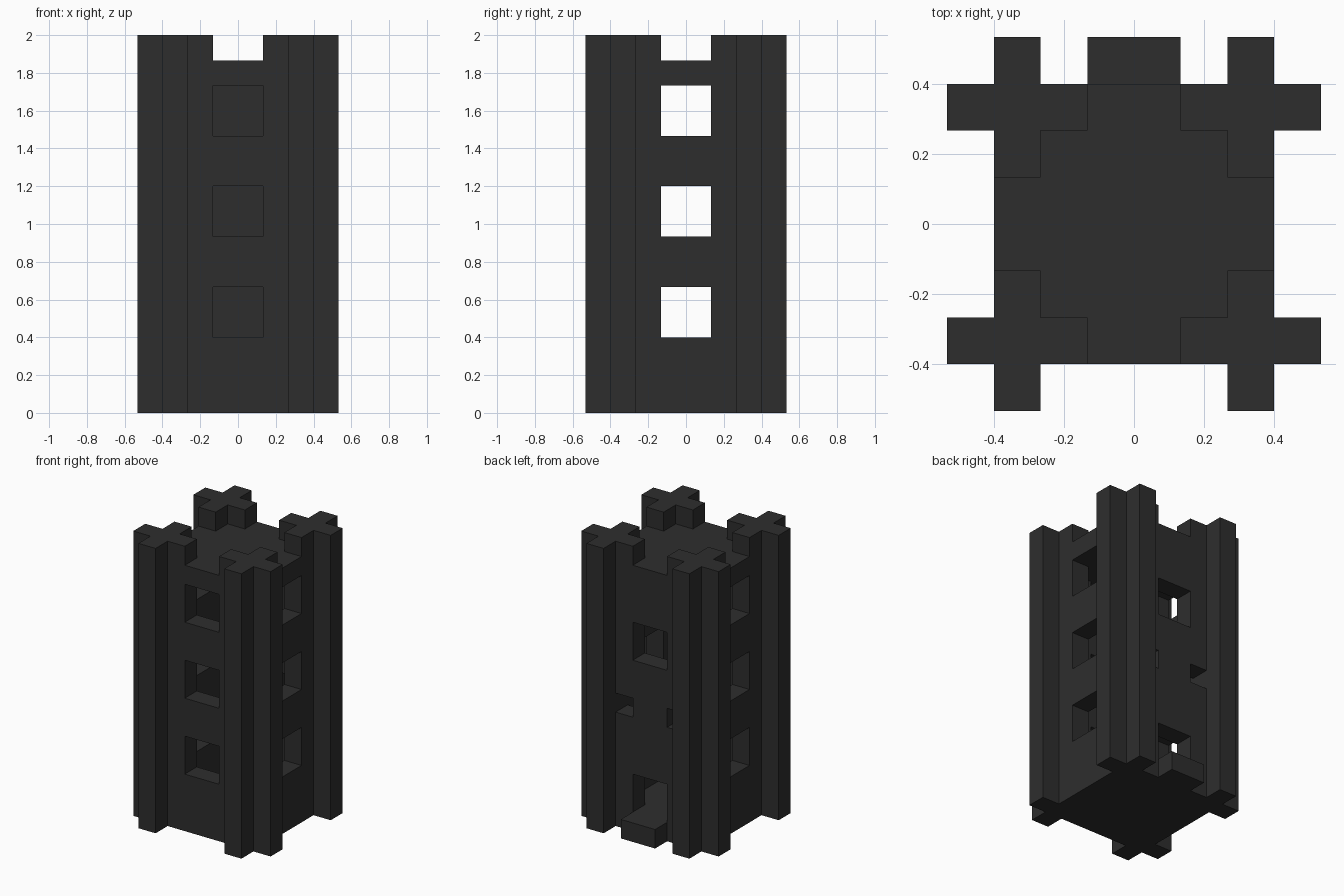
import bpy
import bmesh
import math
from itertools import product
from mathutils import Vector

cube = bpy.data.objects.get("Cube")
if cube:
    bpy.data.objects.remove(cube, do_unlink=True)

HEIGHT = 15             # tower height in blocks
UNIT = 2 / HEIGHT       # size of one block

stone = bpy.data.materials.new("charcoal stone")
stone.use_nodes = True
colour = (0.027, 0.027, 0.027, 1)
stone.diffuse_color = colour
stone.node_tree.nodes["Principled BSDF"].inputs["Base Color"].default_value = colour
stone.node_tree.nodes["Principled BSDF"].inputs["Roughness"].default_value = 0.9


def box(x, y, z):
    """Set of unit blocks filling the three half-open ranges."""
    return set(product(range(*x), range(*y), range(*z)))


def build(name, blocks, solid):
    """Skin a part: keep only the block sides that face open space."""
    bm = bmesh.new()
    corners = {}

    def vert(p):
        if p not in corners:
            corners[p] = bm.verts.new(Vector(p) * UNIT)
        return corners[p]

    for block, axis, side in product(sorted(blocks), range(3), (0, 1)):
        neighbour = list(block)
        neighbour[axis] += 2 * side - 1
        if tuple(neighbour) in solid:
            continue
        ring = []
        for u, v in ((0, 0), (1, 0), (1, 1), (0, 1)):
            p = list(block)
            p[axis] += side
            p[(axis + 1) % 3] += u
            p[(axis + 2) % 3] += v
            ring.append(vert(tuple(p)))
        bm.faces.new(ring if side else ring[::-1])

    # Merge the block sides into large flat faces
    bmesh.ops.dissolve_limit(bm, angle_limit=math.radians(1),
                             verts=bm.verts[:], edges=bm.edges[:])
    mesh = bpy.data.meshes.new(name)
    bm.to_mesh(mesh)
    bm.free()
    mesh.materials.append(stone)
    bpy.context.collection.objects.link(bpy.data.objects.new(name, mesh))


# Hollow square tower with floor and roof
body = box((-3, 3), (-3, 3), (0, 14)) - box((-2, 2), (-2, 2), (1, 13))

# Three windows on the front and on both sides
openings = set()
for sill in (3, 7, 11):
    openings |= box((-1, 1), (-3, -2), (sill, sill + 2))
    openings |= box((-3, 3), (-1, 1), (sill, sill + 2))

# Back: doorway, one window and two narrow slots
for x, z in (((-1, 1), (1, 3)), ((-1, 1), (9, 11)),
             ((-2, -1), (6, 7)), ((1, 2), (6, 7))):
    openings |= box(x, (2, 3), z)

# Cross-shaped corner columns rising above the roof
parts = {}
for side, x in (("left", 2), ("right", -3)):
    for end, y in (("front", -3), ("back", 2)):
        column = (box((x - 1, x + 2), (y, y + 1), (0, HEIGHT))
                  | box((x, x + 1), (y - 1, y + 2), (0, HEIGHT)))
        parts[f"{end}_{side}_column"] = column - openings

parts["tower_body"] = body - openings - set().union(*parts.values())
parts["door_step"] = box((-1, 1), (3, 4), (0, 1))

solid = set().union(*parts.values())
for name, blocks in parts.items():
    build(name, blocks, solid)
